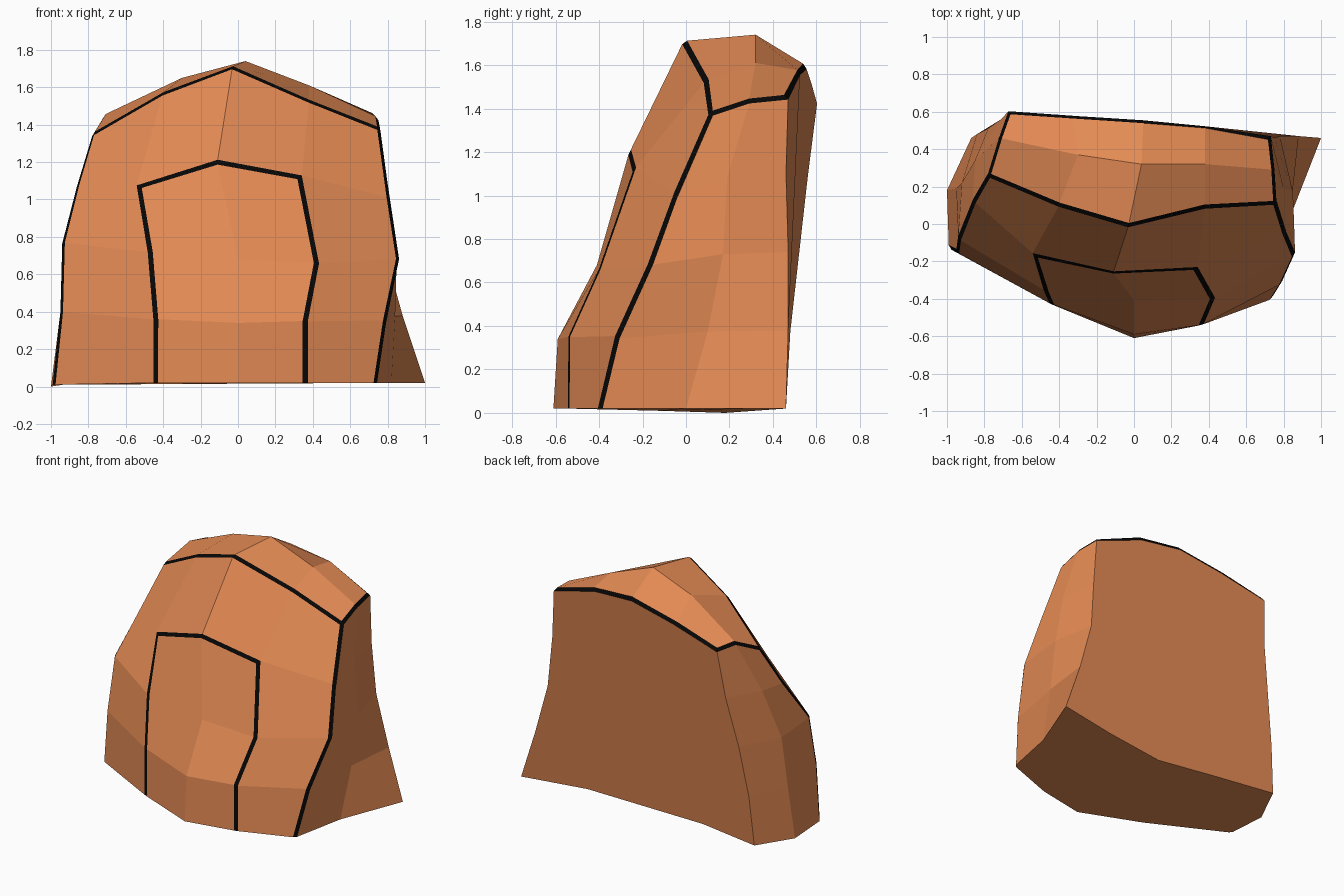
import bpy
import bmesh
from mathutils import Vector

cube = bpy.data.objects.get("Cube")
if cube:
    bpy.data.objects.remove(cube, do_unlink=True)


def make_material(name, color):
    mat = bpy.data.materials.new(name)
    mat.use_nodes = True
    mat.diffuse_color = color
    shader = mat.node_tree.nodes["Principled BSDF"]
    shader.inputs["Base Color"].default_value = color
    shader.inputs["Roughness"].default_value = 0.9
    return mat


clay = make_material("clay brown", (0.77, 0.255, 0.088, 1))
black = make_material("line black", (0.002, 0.002, 0.002, 1))


def side_column(base_z, top_z, outline):
    """Corner or side column with evenly rising rows, from base to top."""
    last = len(outline) - 1
    return [Vector((x, y, base_z + (top_z - base_z) * i / last))
            for i, (x, y) in enumerate(outline)]


# Front columns, from the model's right to its left, each from base to top
front = [[Vector(p) for p in column] for column in (
    [(-.99, -.13, .01), (-.95, -.15, .4), (-.94, -.08, .77), (-.86, .12, 1.08), (-.78, .26, 1.35)],
    [(-.44, -.43, .02), (-.44, -.43, .36), (-.47, -.36, .72), (-.53, -.17, 1.07), (-.4, .1, 1.57)],
    [(0, -.61, .02), (0, -.59, .34), (0, -.41, .68), (-.11, -.26, 1.2), (-.03, -.01, 1.71)],
    [(.36, -.54, .02), (.36, -.54, .35), (.42, -.4, .66), (.33, -.24, 1.12), (.38, .09, 1.53)],
    [(.74, -.4, .02), (.79, -.32, .35), (.86, -.17, .68), (.81, -.05, 1.01), (.76, .11, 1.38)],
)]

# Middle and rear columns of both flanks
right_mid = side_column(0, 1.45, [(-1, .18), (-.95, .19), (-.92, .22), (-.85, .34), (-.72, .46)])
right_rear = side_column(.02, 1.44, [(-.87, .46), (-.84, .48), (-.78, .51), (-.71, .56), (-.67, .605)])
left_mid = side_column(.02, 1.44, [(.82, 0), (.84, .1), (.85, .17), (.8, .19), (.75, .29)])
left_rear = side_column(.02, 1.46, [(1, .46), (.88, .47), (.78, .47), (.75, .46), (.73, .47)])

# Crown rows running from the model's right to its left
crown_mid = [right_mid[-1], Vector((-.3, .37, 1.65)), Vector((.04, .32, 1.74)),
             Vector((.38, .32, 1.61)), left_mid[-1]]
crown_rear = [right_rear[-1], Vector((-.32, .58, 1.53)), Vector((.05, .555, 1.6)),
              Vector((.38, .53, 1.57)), left_rear[-1]]
crown_front = [column[-1] for column in front]
base_rear = [Vector((-.4, .38, .02)), Vector((.03, .3, .02)), Vector((.53, .37, .02))]

# Edge paths of the black seams: front panel, both front corners, crown rim
rim = (crown_front + [left_mid[-1]] + crown_rear[::-1] + [right_mid[-1], crown_front[0]])
panel = front[1][:4] + [front[2][3]] + front[3][3::-1]
seams = [panel, front[0], front[-1], rim]


def key(p):
    return tuple(round(c, 3) for c in p)


def build_body():
    bm = bmesh.new()

    def patch(rows):
        """Quad grid between neighbouring rows of points."""
        grid = [[bm.verts.new(p) for p in row] for row in rows]
        for a, b in zip(grid, grid[1:]):
            for i in range(len(a) - 1):
                bm.faces.new((a[i], a[i + 1], b[i + 1], b[i]))

    def cap(points):
        bm.faces.new([bm.verts.new(p) for p in points])

    patch(front)
    patch([right_rear, right_mid, front[0]])
    patch([front[-1], left_mid, left_rear])
    patch([crown_front, crown_mid, crown_rear])
    # Flat rear and underside
    cap(right_rear + crown_rear[1:-1] + left_rear[::-1] + base_rear[::-1])
    cap([c[0] for c in front] + [left_mid[0], left_rear[0]] + base_rear[::-1]
        + [right_rear[0], right_mid[0]])
    bmesh.ops.remove_doubles(bm, verts=bm.verts, dist=0.001)
    bmesh.ops.recalc_face_normals(bm, faces=bm.faces)

    # Seams: narrow black chamfers along the marked edges
    verts = {key(v.co): v for v in bm.verts}
    edges = [bm.edges.get((verts[key(a)], verts[key(b)]))
             for path in seams for a, b in zip(path, path[1:])]
    bmesh.ops.bevel(bm, geom=edges, affect="EDGES", offset_type="WIDTH", offset=0.028,
                    segments=1, profile=0.5, material=1)

    mesh = bpy.data.meshes.new("boulder_body")
    bm.to_mesh(mesh)
    bm.free()
    mesh.materials.append(clay)
    mesh.materials.append(black)
    body = bpy.data.objects.new("boulder_body", mesh)
    bpy.context.collection.objects.link(body)


build_body()
